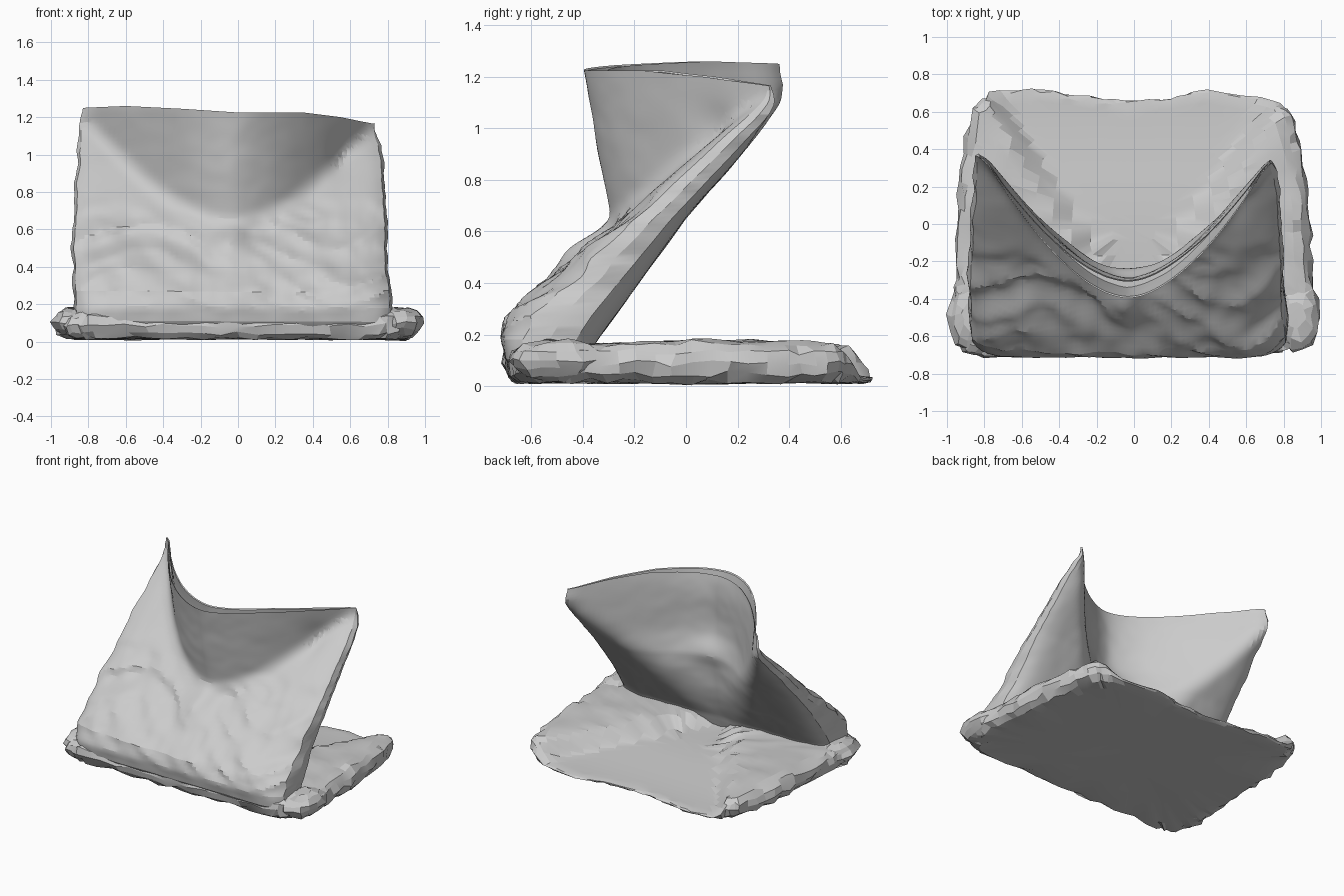
import bpy, math, random
from mathutils import Vector, noise

if "Cube" in bpy.data.objects:
    bpy.data.objects.remove(bpy.data.objects["Cube"])

random.seed(4)


def lerp_table(table, t):
    """Piecewise linear lookup in a list of (key, value) pairs."""
    if t <= table[0][0]:
        return table[0][1]
    for (a, p), (b, q) in zip(table, table[1:]):
        if t <= b:
            return p + (q - p) * (t - a) / (b - a)
    return table[-1][1]


def smooth_min(a, b, k=0.1):
    h = max(k - abs(a - b), 0) / k
    return min(a, b) - h * h * k * 0.25


def step(a, b, t):
    t = min(max((t - a) / (b - a), 0), 1)
    return t * t * (3 - 2 * t)


def bump(x, z, cx, cz, rx, rz):
    return math.exp(-((x - cx) / rx) ** 2 - ((z - cz) / rz) ** 2)


def crumple(x, y, z):
    return noise.noise(Vector((x, y, z))) + 0.5 * noise.noise(Vector((2.3 * x, 2.3 * y, 2.3 * z)))


def make_object(name, verts, faces, angle):
    mesh = bpy.data.meshes.new(name)
    mesh.from_pydata(verts, [], faces)
    mesh.update()
    obj = bpy.data.objects.new(name, mesh)
    bpy.context.collection.objects.link(obj)
    bpy.ops.object.select_all(action='DESELECT')
    obj.select_set(True)
    bpy.context.view_layer.objects.active = obj
    bpy.ops.object.shade_smooth_by_angle(angle=math.radians(angle))
    return obj


def loft(rings, cap):
    """Join closed rings of equal length; cap gives the end faces."""
    n = len(rings[0])
    verts = [p for r in rings for p in r]
    faces = [(k * n + i, k * n + (i + 1) % n, (k + 1) * n + (i + 1) % n, (k + 1) * n + i)
             for k in range(len(rings) - 1) for i in range(n)]
    return verts, faces + cap(n, (len(rings) - 1) * n)


def flat_caps(n, k):
    return [tuple(range(n))[::-1], tuple(range(k, k + n))]


# Base cushion: outline swept through rings, flat below, puffed rim above
OUTLINE = [(-0.80, -0.71), (-0.4, -0.70), (0, -0.70), (0.4, -0.69), (0.78, -0.69), (0.87, -0.66),
           (0.98, -0.47), (0.95, -0.2), (0.94, 0.1), (0.90, 0.4), (0.84, 0.60), (0.76, 0.66),
           (0.4, 0.72), (0.2, 0.68), (-0.04, 0.655), (-0.3, 0.69), (-0.56, 0.73), (-0.78, 0.70),
           (-0.87, 0.62), (-0.93, 0.3), (-0.95, 0), (-0.96, -0.3), (-0.98, -0.47), (-0.92, -0.68)]


def base_top(x, y):
    panel = 0.12 + 0.62 * (y + 0.3)          # crease lines of the sunken panel
    side = step(panel - 0.04, panel + 0.1, abs(x))
    z = 0.085 + 0.075 * side
    z -= 0.045 * step(-0.1, 0.65, y) * (1 - side)
    z += 0.02 * bump(abs(x), y, 0.8, 0.1, 0.15, 0.35)
    return z + 0.018 * side * crumple(6 * x, 6 * y, 0)


def build_base():
    pts = []
    for i, p in enumerate(OUTLINE):
        q = OUTLINE[(i + 1) % len(OUTLINE)]
        pts += [(p[0] + (q[0] - p[0]) * t / 4, p[1] + (q[1] - p[1]) * t / 4) for t in range(4)]
    # (outline scale, share of the height)
    profile = [(0.3, 0), (0.6, 0), (0.85, 0), (0.94, 0.04), (0.98, 0.2), (1.0, 0.5), (0.985, 0.78),
               (0.95, 0.95), (0.9, 1), (0.83, 1), (0.75, 1), (0.66, 1), (0.56, 1), (0.46, 1),
               (0.35, 1), (0.24, 1), (0.12, 1)]
    rings = []
    for s, h in profile:
        ring = []
        for x, y in pts:
            x, y = x * s, y * s
            low = 0.012 + 0.012 * noise.noise(Vector((3 * x, 3 * y, 5)))
            top = base_top(x, y)
            z = low + (top - low) * h
            if 0 < h < 1:
                x += random.uniform(-0.014, 0.014)
                y += random.uniform(-0.01, 0.01)
                z += random.uniform(-0.07, 0.07) * top
            ring.append((x, y, max(z, 0)))
        rings.append(ring)
    make_object("base_cushion", *loft(rings, flat_caps), 14)


# Leaning pouch: sloped slab whose upper middle is pushed into an upright curved pocket
FRONT = [(0.05, -0.65), (0.1, -0.70), (0.18, -0.715), (0.27, -0.69), (0.45, -0.49), (0.6, -0.30),
         (0.95, 0.09), (1.17, 0.36), (1.26, 0.36)]
BACK = [(0.05, -0.40), (0.17, -0.35), (0.65, 0.0), (1.1, 0.40), (1.17, 0.395), (1.26, 0.37)]
SHEET = [(0.05, -0.34), (0.3, -0.32), (0.55, -0.29), (0.66, -0.29), (0.8, -0.32), (1.24, -0.40)]
LEFT = [(0, -0.86), (0.4, -0.875), (0.8, -0.845), (1, -0.825)]
RIGHT = [(0, 0.83), (0.3, 0.79), (0.7, 0.775), (0.9, 0.75), (1, 0.715)]
RIM = [(-0.83, 1.25), (-0.6, 1.26), (-0.3, 1.245), (0, 1.225), (0.35, 1.225), (0.55, 1.2), (0.72, 1.165)]


def pouch_point(u, v, back, wall=0.0):
    left, right = lerp_table(LEFT, v), lerp_table(RIGHT, v)
    x = left + (right - left) * (u + 1) / 2
    z = 0.05 + (lerp_table(RIM, x) - 0.05) * v
    sheet = lerp_table(SHEET, z) + 0.78 * (abs(x + 0.03) / 0.79) ** 1.7
    slope_f, slope_b = lerp_table(FRONT, z), lerp_table(BACK, z)
    yf = smooth_min(slope_f, sheet)
    gap = 0.025 + 0.07 * step(0.75, 1.2, z) * (1 - min(1, abs(x) / 0.7) ** 2)
    yb = max(smooth_min(slope_b, sheet + gap, 0.12), yf + 0.02)
    # close the thickness towards the side edges
    pinch = 0.22 * abs(u) ** 14 * (yb - yf)
    if back:
        y = yb - pinch - wall
        y += 0.03 * bump(x, z, -0.02, 0.68, 0.13, 0.08)
    else:
        y = yf + pinch + wall
        # horizontal wrinkles on the slab only
        slab = step(-0.05, 0.06, sheet - slope_f) * step(0.12, 0.3, z) * (1 - step(0.65, 0.8, z))
        fold = abs(noise.noise(Vector((2.2 * x, 0, 7 * z + 1.5 * math.sin(3 * x)))))
        y += slab * (0.07 * fold - 0.012 + 0.022 * crumple(6 * x, 1, 7 * z + 2 * x))
        y -= 0.045 * bump(x, z, -0.04, 0.54, 0.08, 0.07)      # small centre lump
        y += 0.03 * bump(x, z, 0.55, 1.0, 0.06, 0.1)          # dent by the right edge
    x += abs(u) ** 20 * 0.012 * crumple(0, u, 9 * z)
    y += 0.004 * crumple(6 * x, 3, 6 * z)
    return (x, y, z)


def pouch_ring(v, nx, wall=0.0):
    reach = 1 - wall
    us = [reach * (-1 + 2 * i / nx) for i in range(nx + 1)]
    front = [pouch_point(u, v, False, wall) for u in us]
    rear = [pouch_point(u, v, True, wall) for u in reversed(us)]
    sides = []
    for a, b, s in ((front[-1], rear[0], 1), (rear[-1], front[0], -1)):
        m = [(p + q) / 2 for p, q in zip(a, b)]
        push = 0.0 if wall else 0.014 + 0.01 * crumple(s, 4, 11 * m[2])
        sides.append((m[0] + s * push, m[1], m[2]))
    return front + [sides[0]] + rear + [sides[1]]


def build_pouch():
    nx, nz = 64, 60
    rings = [pouch_ring(k / nz, nx) for k in range(nz + 1)]
    # inner walls of the open pocket
    rings += [pouch_ring(v, nx, 0.008) for v in (0.995, 0.95, 0.9, 0.85, 0.8, 0.75)]

    def cap(n, off):
        out = []
        for o in (0, off):
            strip = [(o + i, o + i + 1, o + 2 * nx + 1 - i, o + 2 * nx + 2 - i) for i in range(nx)]
            strip += [(o + nx, o + nx + 1, o + nx + 2), (o + n - 1, o, o + n - 2)]
            out += [f[::-1] if o == 0 else f for f in strip]
        return out

    make_object("leaning_pouch", *loft(rings, cap), 18)


# Crumpled ears at the two front corners
def build_ear(name, side):
    rings = []
    for k in range(1, 8):
        a = math.pi * k / 8
        rings.append([(side * 0.87 + 0.125 * math.sin(a) * math.cos(t) + random.uniform(-0.014, 0.014),
                       -0.49 + 0.19 * math.sin(a) * math.sin(t) + random.uniform(-0.014, 0.014),
                       0.10 - 0.085 * math.cos(a) + random.uniform(-0.008, 0.008))
                      for t in (2 * math.pi * i / 14 for i in range(14))])
    make_object(name, *loft(rings, flat_caps), 8)


build_base()
build_pouch()
for label, s in (("left", -1), ("right", 1)):
    build_ear(label + "_corner_ear", s)
